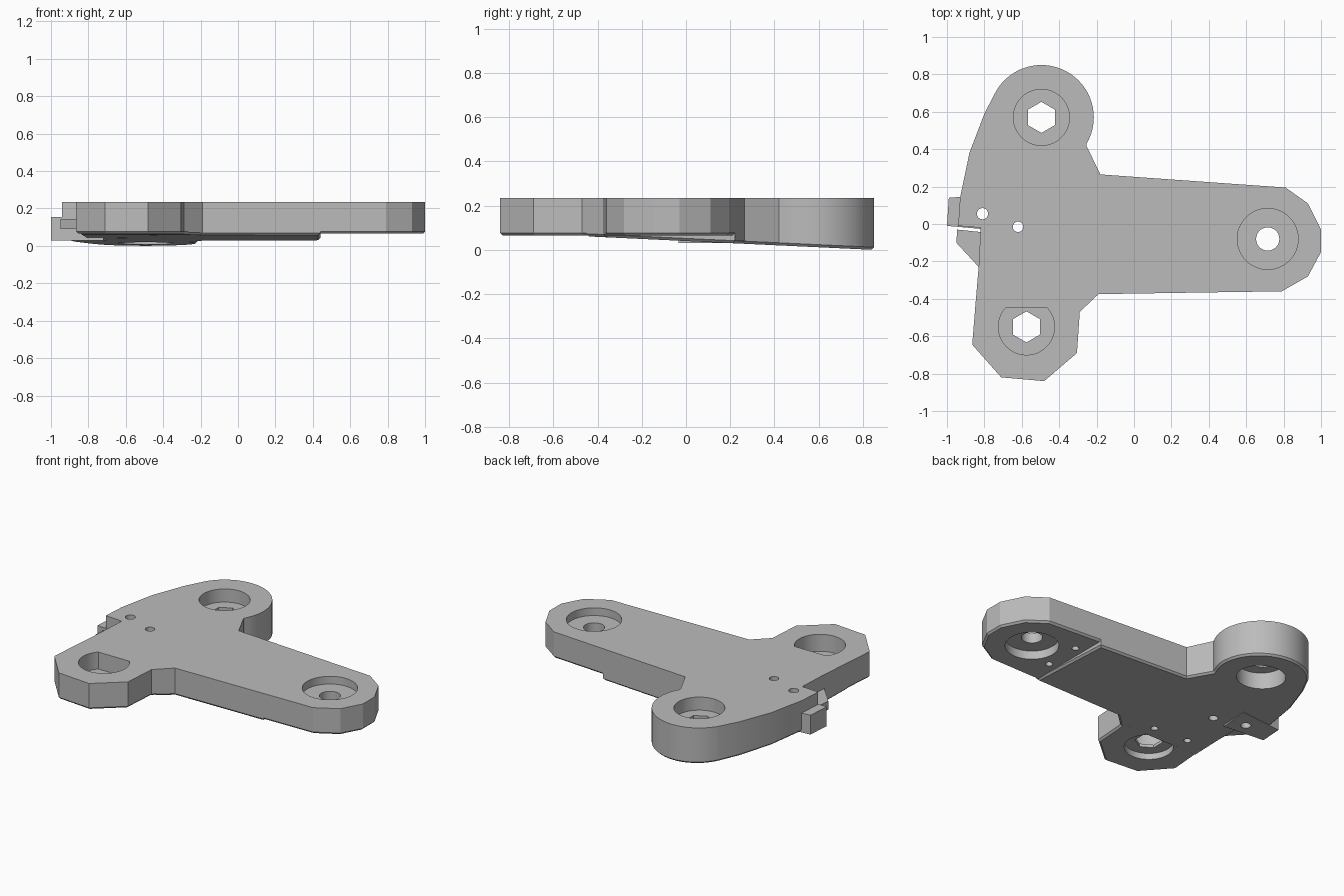
import bpy, bmesh, math
from mathutils import Vector

cube = bpy.data.objects.get("Cube")
if cube:
    bpy.data.objects.remove(cube, do_unlink=True)

TOP = 0.235
PAD = 0.065
CHAMFER = 0.012

grey = bpy.data.materials.new("plain grey")
grey.use_nodes = True
colour = (0.5, 0.5, 0.5, 1)
grey.diffuse_color = colour
grey.node_tree.nodes["Principled BSDF"].inputs["Base Color"].default_value = colour


def flat(x, y):
    return PAD


def sloped(x, y):
    return 0.040 - 0.047 * y


def inset(points, d):
    """Move a counter-clockwise outline inward by d with mitred corners."""
    result = []
    for i, p in enumerate(points):
        a = (p - points[i - 1]).normalized()
        b = (points[(i + 1) % len(points)] - p).normalized()
        n, m = Vector((-a.y, a.x)), Vector((-b.y, b.x))
        result.append(p + (n + m) * d / (1 + n.dot(m)))
    return result


def prism(name, outline, bottom, top=TOP, chamfer=CHAMFER):
    """Upright plate with a chamfered lower rim; bottom gives the lower height."""
    pts = [Vector(p) for p in outline]
    bm = bmesh.new()
    rings = [[bm.verts.new((p.x, p.y, top)) for p in pts]]
    if chamfer:
        rings.append([bm.verts.new((p.x, p.y, bottom(*p) + chamfer)) for p in pts])
        pts = inset(pts, chamfer)
    rings.append([bm.verts.new((p.x, p.y, bottom(*p))) for p in pts])
    bm.faces.new(rings[0])
    bm.faces.new(rings[-1][::-1])
    for up, low in zip(rings, rings[1:]):
        for i in range(len(up)):
            bm.faces.new((up[i - 1], low[i - 1], low[i], up[i]))
    bmesh.ops.recalc_face_normals(bm, faces=bm.faces)
    mesh = bpy.data.meshes.new(name)
    bm.to_mesh(mesh)
    bm.free()
    mesh.materials.append(grey)
    obj = bpy.data.objects.new(name, mesh)
    bpy.context.collection.objects.link(obj)
    return obj


def arc(cx, cy, r, start, end, count):
    angles = [math.radians(start + (end - start) * i / count) for i in range(count + 1)]
    return [(cx + r * math.cos(a), cy + r * math.sin(a)) for a in angles]


def bore(obj, x, y, r, low, high, sides=48):
    """Cut an upright hole from height low to high."""
    ring = arc(x, y, r, 90, 450, sides)[:-1]
    cutter = prism("cutter", ring, lambda px, py: low, high, 0)
    cutter.hide_render = True
    mod = obj.modifiers.new("bore", "BOOLEAN")
    mod.operation = "DIFFERENCE"
    mod.solver = "EXACT"
    mod.object = cutter
    bpy.context.view_layer.objects.active = obj
    bpy.ops.object.modifier_apply(modifier=mod.name)
    bpy.data.objects.remove(cutter, do_unlink=True)


# Main plate with the round lobe and sloping underside
body = prism("main_plate", [
    (-0.849, -0.45), (-0.269, -0.45), (-0.19, -0.375), (0.44, -0.365),
    (0.44, 0.221), (-0.18, 0.265), (-0.255, 0.42),
    *arc(-0.495, 0.57, 0.28, -30, 150, 36),
    (-0.80, 0.59), (-0.88, 0.38), (-0.93, 0.14), (-0.94, -0.01),
    (-0.82, -0.02), (-0.83, -0.22)], sloped)

# Flat-bottomed end of the long arm
tip = prism("arm_tip", [
    (0.40, -0.3656), (0.79, -0.36), (0.93, -0.28), (1.0, -0.15), (1.0, -0.03),
    (0.93, 0.11), (0.81, 0.195), (0.40, 0.2238)], flat)

# Angular front lobe
foot = prism("front_lobe", [
    (-0.846, -0.41), (-0.865, -0.645), (-0.71, -0.82), (-0.48, -0.84),
    (-0.305, -0.69), (-0.29, -0.47), (-0.227, -0.41)], flat)

# Side lugs
lug = prism("side_lug", [
    (-1.0, -0.01), (-0.72, -0.035), (-0.70, 0.165), (-0.99, 0.14)],
    lambda x, y: 0.03, 0.155, 0)
catch = prism("side_catch", [
    (-0.945, -0.03), (-0.95, -0.10), (-0.83, -0.23), (-0.80, -0.23),
    (-0.80, -0.045)], lambda x, y: 0.09, 0.145, 0)

# Mounting holes: upper recess, lower recess and the through hole
for obj, x, y, r, upper, lower, hole, sides in (
        (body, -0.495, 0.57, 0.15, 0.150, 0.125, 0.083, 6),
        (foot, -0.575, -0.55, 0.15, 0.125, 0.105, 0.083, 6),
        (tip, 0.715, -0.08, 0.163, 0.185, 0.120, 0.062, 48)):
    bore(obj, x, y, r, upper, 0.4)
    bore(obj, x, y, r - 0.005, -0.2, lower)
    bore(obj, x, y, hole, -0.3, 0.5, sides)

# Pin holes through the plate and lug
bore(body, -0.62, -0.015, 0.028, -0.2, 0.4, 24)
for obj in (body, lug):
    bore(obj, -0.81, 0.055, 0.03, -0.2, 0.4, 24)

# Blind screw pits underneath
for obj, x, y in ((tip, 0.5, 0.06), (tip, 0.5, -0.18),
                  (body, -0.45, -0.35), (body, -0.69, -0.335)):
    bore(obj, x, y, 0.022, -0.2, 0.12, 16)

# Smooth the round walls, keep hard edges
for obj in (body, tip, foot):
    bpy.ops.object.select_all(action="DESELECT")
    obj.select_set(True)
    bpy.context.view_layer.objects.active = obj
    bpy.ops.object.shade_smooth_by_angle(angle=math.radians(12))
